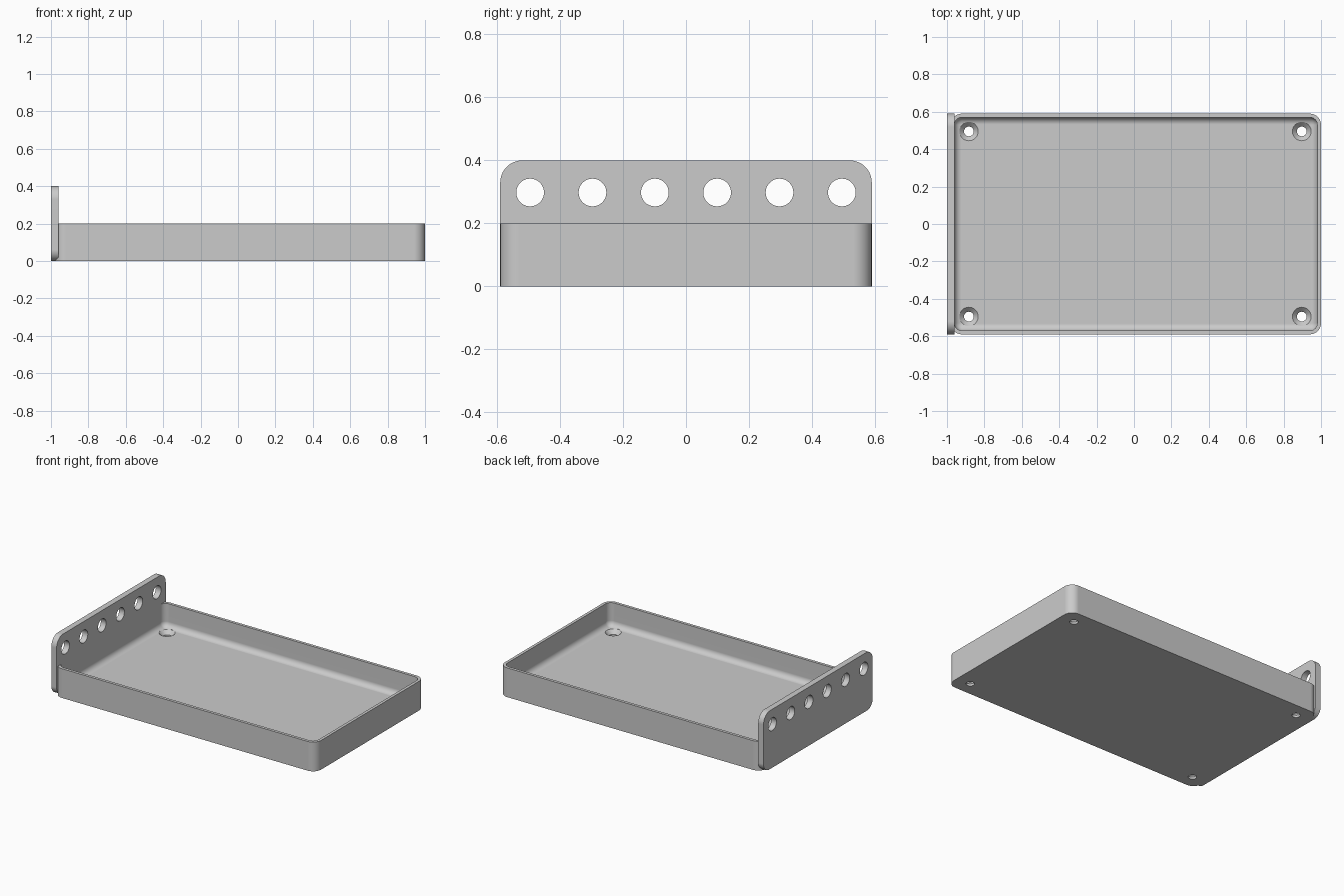
import bpy, bmesh, math
from mathutils import Matrix, Vector

cube = bpy.data.objects.get("Cube")
if cube:
    bpy.data.objects.remove(cube, do_unlink=True)

grey = bpy.data.materials.new("plain grey")
grey.use_nodes = True
grey.diffuse_color = (0.6, 0.6, 0.6, 1)
grey.node_tree.nodes["Principled BSDF"].inputs["Base Color"].default_value = (0.6, 0.6, 0.6, 1)


def rounded_rect(half_u, half_v, radii, steps=10):
    """Counter-clockwise outline; radii start at the +u +v corner."""
    signs = [(1, 1), (-1, 1), (-1, -1), (1, -1)]
    points = []
    for quarter, ((su, sv), r) in enumerate(zip(signs, radii)):
        for i in range(steps + 1):
            a = math.pi / 2 * (quarter + i / steps)
            points.append((su * (half_u - r) + r * math.cos(a),
                           sv * (half_v - r) + r * math.sin(a)))
    return points


def loft(name, rings):
    """Skin a stack of matching rings and cap both ends."""
    bm = bmesh.new()
    loops = [[bm.verts.new(p) for p in ring] for ring in rings]
    for low, high in zip(loops, loops[1:]):
        for i in range(len(low)):
            j = (i + 1) % len(low)
            bm.faces.new((low[i], low[j], high[j], high[i]))
    bm.faces.new(loops[0][::-1])
    bm.faces.new(loops[-1])
    bmesh.ops.recalc_face_normals(bm, faces=bm.faces)
    return make_object(name, bm)


def make_object(name, bm):
    mesh = bpy.data.meshes.new(name)
    bm.to_mesh(mesh)
    bm.free()
    mesh.materials.append(grey)
    obj = bpy.data.objects.new(name, mesh)
    bpy.context.collection.objects.link(obj)
    return obj


def activate(obj):
    bpy.ops.object.select_all(action='DESELECT')
    obj.select_set(True)
    bpy.context.view_layer.objects.active = obj


def cut(obj, bm):
    cutter = make_object(obj.name + "_cutter", bm)
    cutter.hide_render = True
    mod = obj.modifiers.new("holes", 'BOOLEAN')
    mod.operation = 'DIFFERENCE'
    mod.solver = 'EXACT'
    mod.object = cutter
    activate(obj)
    bpy.ops.object.modifier_apply(modifier=mod.name)
    bpy.data.objects.remove(cutter, do_unlink=True)


def finish(obj):
    activate(obj)
    bpy.ops.object.shade_smooth_by_angle(angle=math.radians(30))
    mod = obj.modifiers.new("clean_shading", 'WEIGHTED_NORMAL')
    mod.keep_sharp = True


# Tray: outer wall, rim, inner wall, then a rounded sweep into the floor
half_x, half_y, height = 0.99, 0.59, 0.2
wall, floor, corner, fillet = 0.02, 0.04, 0.06, 0.038
profile = [(0, 0), (0, height), (wall, height)]
for i in range(9):
    a = math.pi / 2 * i / 8
    profile.append((wall + fillet * (1 - math.cos(a)),
                    floor + fillet * (1 - math.sin(a))))
tray = loft("tray", [
    [(x + 0.01, y, z) for x, y in
     rounded_rect(half_x - inset, half_y - inset, [corner - inset] * 4)]
    for inset, z in profile])

# Countersunk screw holes in the floor corners
bm = bmesh.new()
for sx in (-1, 1):
    for sy in (-1, 1):
        spot = Vector((0.007 + sx * 0.89, sy * 0.495, 0))
        bottom, top = 0.015, floor + 0.001
        outline = [(0.026, -0.05), (0.026, bottom), (0.051, top), (0.051, top + 0.05)]
        rings = []
        for r, z in outline:
            rings.append([bm.verts.new(spot + Vector((r * math.cos(t), r * math.sin(t), z)))
                          for t in (math.tau * k / 32 for k in range(32))])
        for low, high in zip(rings, rings[1:]):
            for k in range(32):
                n = (k + 1) % 32
                bm.faces.new((low[k], low[n], high[n], high[k]))
        bm.faces.new(rings[0][::-1])
        bm.faces.new(rings[-1])
cut(tray, bm)
finish(tray)

# Upright end panel with rounded corners
outline = rounded_rect(half_y, 0.2, [0.07, 0.07, 0.06, 0.06])
panel = loft("end_panel", [[(x, u, v + 0.2) for u, v in outline] for x in (-1, -0.96)])

# Row of six round holes through the panel
bm = bmesh.new()
for i in range(6):
    place = Matrix.Translation((-0.98, (i - 2.5) * 0.198, 0.298))
    bmesh.ops.create_cone(bm, cap_ends=True, segments=40, radius1=0.044, radius2=0.044,
                          depth=0.2, matrix=place @ Matrix.Rotation(math.pi / 2, 4, 'Y'))
cut(panel, bm)
finish(panel)
